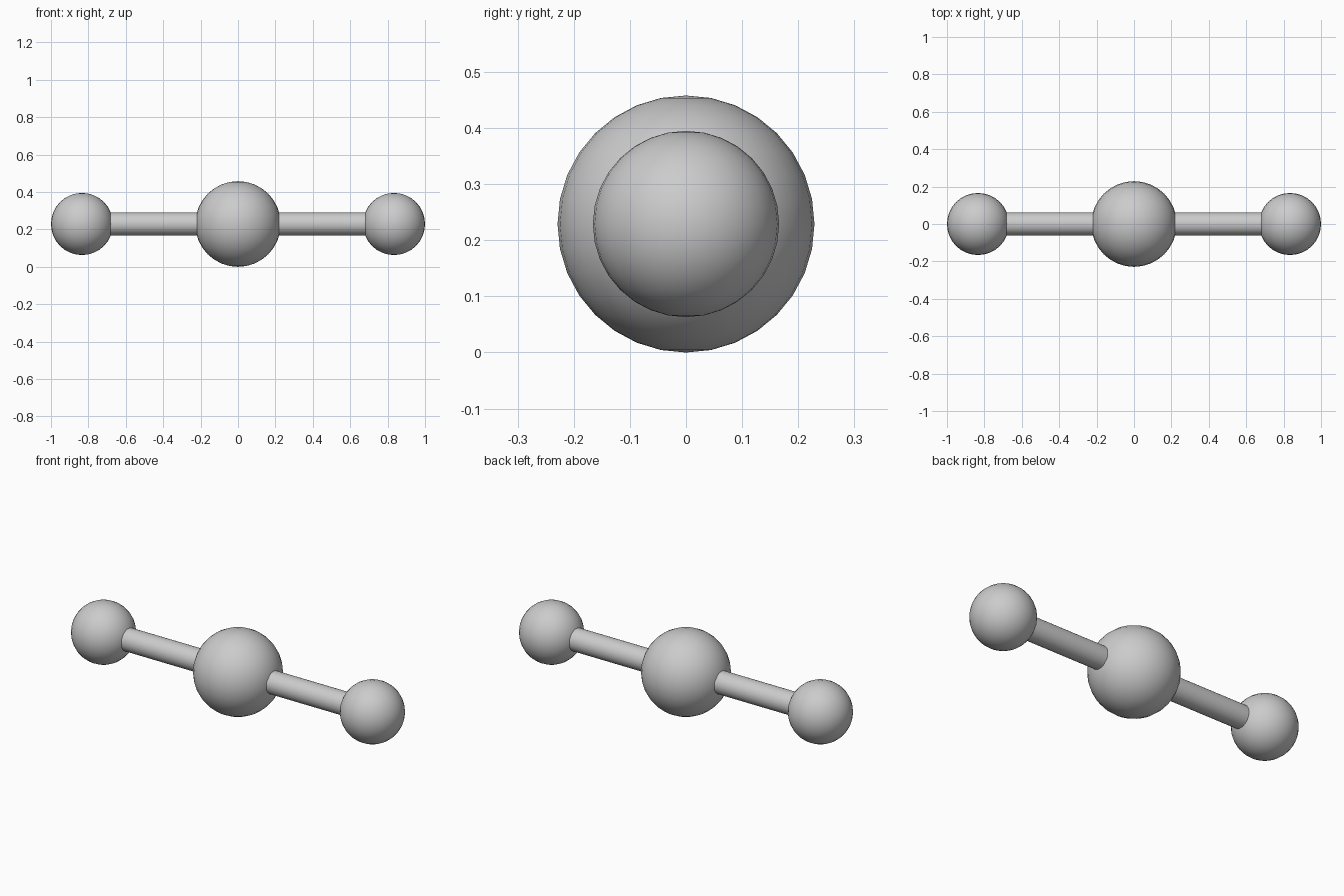
import bpy
import math

cube = bpy.data.objects.get("Cube")
if cube:
    bpy.data.objects.remove(cube, do_unlink=True)

CENTRE_R, END_R, ROD_R = 0.229, 0.166, 0.062
END_X = 1 - END_R

grey = bpy.data.materials.new("neutral_grey")
grey.use_nodes = True
colour = (0.6, 0.6, 0.6, 1)
grey.diffuse_color = colour
grey.node_tree.nodes["Principled BSDF"].inputs["Base Color"].default_value = colour


def finish(name):
    obj = bpy.context.object
    obj.name = name
    obj.data.materials.append(grey)
    bpy.ops.object.shade_smooth_by_angle(angle=math.radians(40))


def ball(name, x, radius):
    bpy.ops.mesh.primitive_uv_sphere_add(
        segments=32, ring_count=16, radius=radius, location=(x, 0, CENTRE_R))
    finish(name)


# Large ball in the middle
ball("centre_ball", 0, CENTRE_R)

# Smaller ball and connecting rod on each side
for side, sign in (("left", 1), ("right", -1)):
    ball(side + "_ball", sign * END_X, END_R)
    bpy.ops.mesh.primitive_cylinder_add(
        vertices=32, radius=ROD_R, depth=END_X,
        location=(sign * END_X / 2, 0, CENTRE_R),
        rotation=(0, math.pi / 2, 0))
    finish(side + "_rod")
